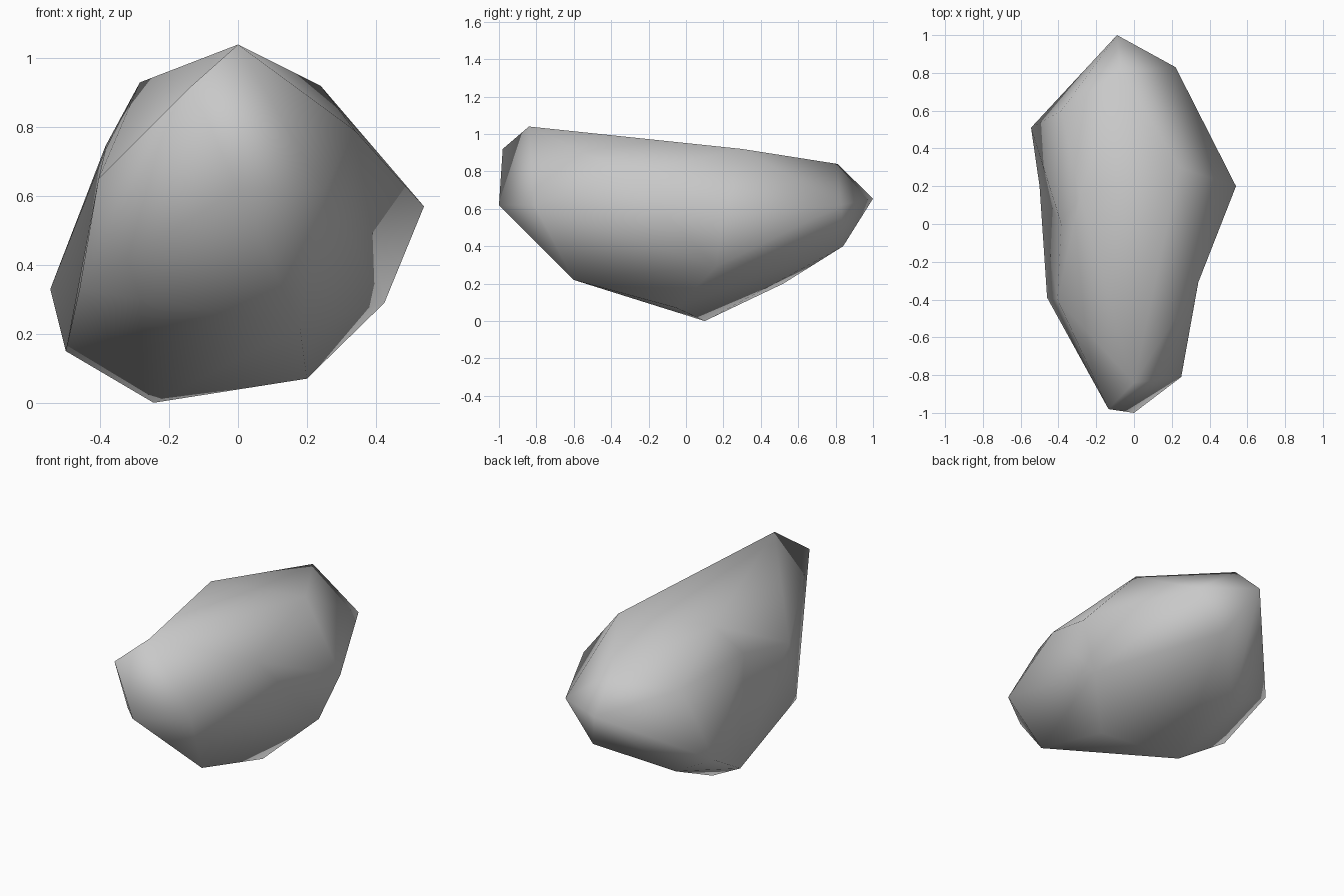
import bpy
import bmesh
from mathutils import Vector

default_cube = bpy.data.objects.get("Cube")
if default_cube:
    bpy.data.objects.remove(default_cube, do_unlink=True)

# Named corners of the boulder
corners = {
    "peak": (0, -.84, 1.04), "brow": (-.135, -.98, .92), "nose": (0, -1, .62),
    "cheek": (.25, -.81, .62), "chin": (.18, -.6, .22),
    "left_shoulder": (.34, -.31, .79), "left_elbow": (.54, .2, .57),
    "left_hip": (.425, .16, .29), "left_foot": (.2, -.05, .07),
    "left_crown": (.24, .3, .92), "right_crown": (-.285, .15, .93), "back_crown": (-.07, .81, .84),
    "right_cheek": (-.46, -.39, .33), "right_foot": (-.5, .2, .15), "right_elbow": (-.545, .51, .33),
    "right_shoulder": (-.385, 0, .735), "right_temple": (-.405, -.4, .65), "base": (-.245, .1, 0),
    "right_haunch": (-.385, .6, .745), "tail": (-.09, 1, .655), "left_tail": (.22, .83, .62),
    "low_tail": (.03, .84, .4), "back_foot": (-.295, .52, .2),
}
corners = {name: Vector(place) for name, place in corners.items()}

# Corners in shallow hollows, and edges that run along the folds there
hollow = {"left_shoulder", "right_shoulder", "right_temple"}
folds = [
    ("peak", "right_temple"), ("right_crown", "right_temple"),
    ("right_temple", "right_shoulder"), ("right_temple", "right_cheek"),
    ("right_foot", "right_shoulder"), ("cheek", "left_hip"), ("left_shoulder", "left_hip"),
    ("peak", "left_shoulder"), ("left_shoulder", "left_crown"),
]


def rounded(name, amount):
    """Move a corner toward an ellipsoid around the boulder's middle."""
    c = corners[name]
    q = Vector((c.x / .5, c.y, (c.z - .5) / .5))
    if name in hollow:
        q *= 1.2
    return q.lerp(q.normalized(), amount)


def wrap_skin(amount):
    """Stretch a triangulated skin over the partly rounded corners."""
    bm = bmesh.new()
    verts = {name: bm.verts.new(rounded(name, amount)) for name in corners}
    bmesh.ops.convex_hull(bm, input=list(verts.values()), use_existing_faces=False)
    complete = all(v.is_valid and v.link_faces for v in verts.values())
    return bm, verts, complete


def fold(a, b):
    """Turn the edge that crosses between two corners so that it joins them."""
    for face in a.link_faces:
        for edge in face.edges:
            if a not in edge.verts and any(b in f.verts for f in edge.link_faces):
                if b not in edge.verts:
                    bmesh.utils.edge_rotate(edge)
                    return


# Use the least rounding that lets every corner take part in the skin
for step in range(21):
    bm, verts, complete = wrap_skin(step / 20)
    if complete:
        break
    bm.free()

# Return the corners to their true places and set the folds
for name, vert in verts.items():
    vert.co = corners[name]
for start, end in folds:
    if not any(e.other_vert(verts[start]) == verts[end] for e in verts[start].link_edges):
        fold(verts[start], verts[end])
bmesh.ops.recalc_face_normals(bm, faces=bm.faces[:])
for face in bm.faces:
    face.smooth = True

mesh = bpy.data.meshes.new("boulder")
bm.to_mesh(mesh)
bm.free()
boulder = bpy.data.objects.new("boulder", mesh)
bpy.context.collection.objects.link(boulder)

# Plain grey stone
stone = bpy.data.materials.new("grey stone")
stone.use_nodes = True
grey = (.58, .58, .58, 1)
stone.diffuse_color = grey
shader = stone.node_tree.nodes["Principled BSDF"]
shader.inputs["Base Color"].default_value = grey
shader.inputs["Roughness"].default_value = .9
mesh.materials.append(stone)
